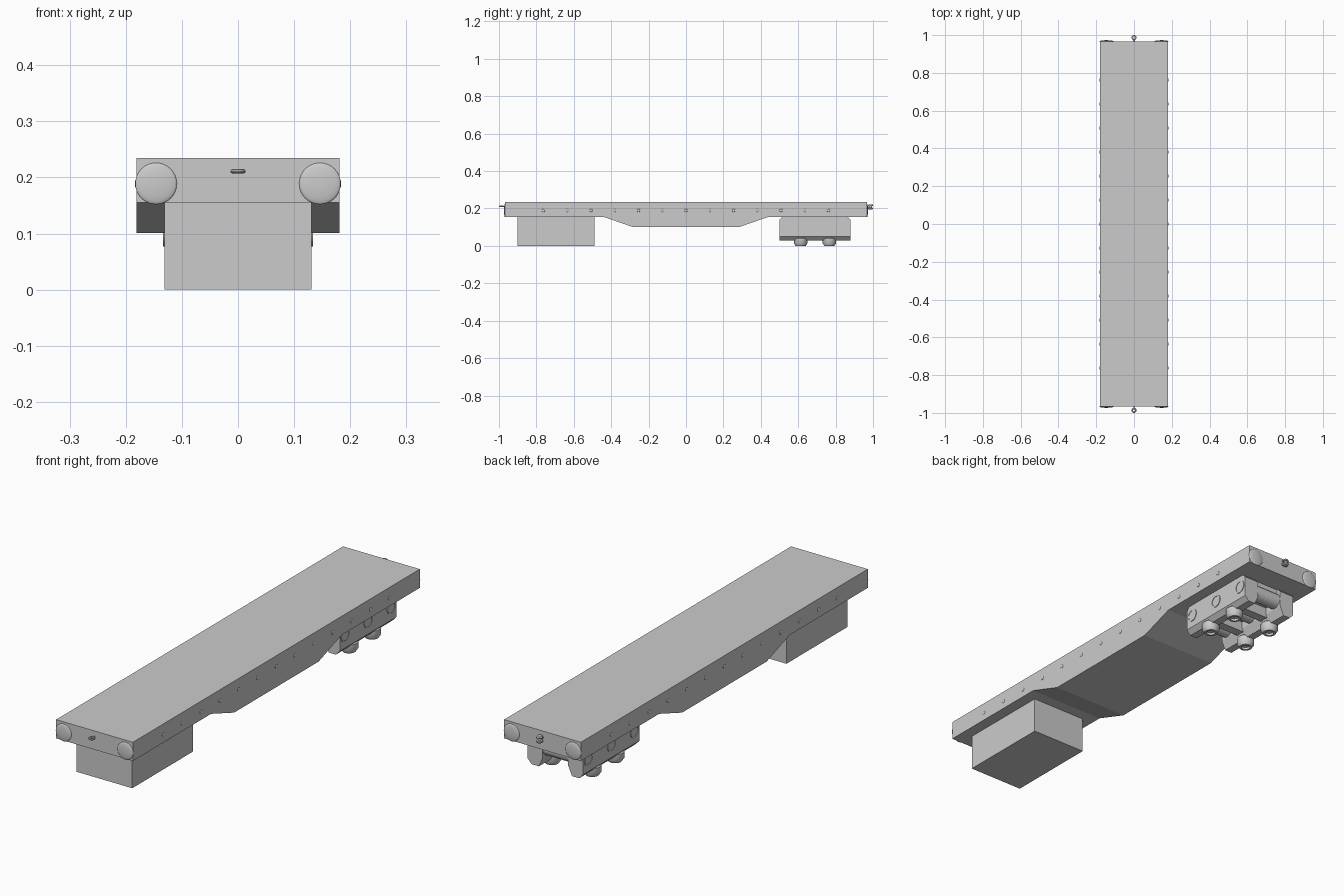
import bpy, bmesh, math
from mathutils import Matrix, Vector

if "Cube" in bpy.data.objects:
    bpy.data.objects.remove(bpy.data.objects["Cube"])


def finish(bm, name, smooth=False):
    bmesh.ops.recalc_face_normals(bm, faces=bm.faces[:])
    me = bpy.data.meshes.new(name)
    bm.to_mesh(me)
    bm.free()
    ob = bpy.data.objects.new(name, me)
    bpy.context.collection.objects.link(ob)
    if smooth:
        bpy.ops.object.select_all(action='DESELECT')
        ob.select_set(True)
        bpy.context.view_layer.objects.active = ob
        bpy.ops.object.shade_smooth_by_angle(angle=math.radians(35))
    return ob


def box(name, lo, hi):
    bm = bmesh.new()
    bmesh.ops.create_cube(bm, size=1)
    lo, hi = Vector(lo), Vector(hi)
    for v in bm.verts:
        v.co = (lo + hi) / 2 + v.co * (hi - lo)
    return finish(bm, name)


def prism(name, points, offset):
    bm = bmesh.new()
    face = bm.faces.new([bm.verts.new(p) for p in points])
    ext = bmesh.ops.extrude_face_region(bm, geom=[face], use_keep_orig=True)
    verts = [g for g in ext['geom'] if isinstance(g, bmesh.types.BMVert)]
    bmesh.ops.translate(bm, verts=verts, vec=offset)
    return finish(bm, name)


def lathe(name, profile, centre, direction=(0, 0, 1), steps=32):
    # profile holds (radius, height along direction)
    bm = bmesh.new()
    vs = [bm.verts.new((r, 0, h)) for r, h in profile]
    es = [bm.edges.new(p) for p in zip(vs, vs[1:])]
    bmesh.ops.spin(bm, geom=vs + es, cent=(0, 0, 0), axis=(0, 0, 1),
                   angle=2 * math.pi, steps=steps)
    bmesh.ops.remove_doubles(bm, verts=bm.verts[:], dist=1e-5)
    rot = Vector((0, 0, 1)).rotation_difference(Vector(direction)).to_matrix().to_4x4()
    bm.transform(Matrix.Translation(centre) @ rot)
    return finish(bm, name, True)


def dome(name, radius, height, centre, direction):
    prof = [(radius * math.cos(i * math.pi / 16), height * math.sin(i * math.pi / 16))
            for i in range(8)] + [(0, height)]
    lathe(name, prof, centre, direction)


def rod(name, radius, length, centre, direction, steps=32):
    lathe(name, [(0, 0), (radius, 0), (radius, length), (0, length)], centre, direction, steps)


# Deck, sloped belly and front running-gear block
box("deck", (-.181, -.967, .155), (.181, .967, .235))
belly = [(-.44, .155), (-.285, .101), (.285, .101), (.44, .155)]
prism("belly", [(-.181, y, z) for y, z in belly], (.362, 0, 0))
box("front_bogie_block", (-.131, -.9, 0), (.131, -.49, .155))

# Shallow domes: buffers on both ends and a row of studs along each side
for s in (-1, 1):
    for e in (-1, 1):
        dome("buffer", .037, .006, (s * .146, e * .967, .189), (0, e, 0))
    for i in range(-6, 7):
        dome("side_stud", .008, .003, (s * .181, i * .127, .189), (s, 0, 0))

# Front coupling eye
rod("eye_shank", .003, .014, (0, -.966, .211), (0, -1, 0), 12)
bpy.ops.mesh.primitive_torus_add(major_radius=.0095, minor_radius=.004,
                                 major_segments=32, minor_segments=10,
                                 location=(0, -.9865, .211))
bpy.context.object.name = "coupling_eye"
bpy.ops.object.shade_smooth_by_angle()

# Rear coupling knob
rod("knob_shank", .006, .02, (0, .966, .208), (0, 1, 0), 16)
lathe("coupling_knob", [(0, .194), (.010, .194), (.013, .198), (.013, .203), (.007, .205),
                        (.007, .212), (.013, .214), (.013, .218), (.010, .222), (0, .222)],
      (0, .987, 0))

# Rear bogie: side beams with tapered feet and chamfered top corners
for s in (-1, 1):
    section = [(.131, .14), (.131, .05), (.112, .03), (.078, .03), (.06, .07), (.06, .14)]
    prism("bogie_side_beam", [(s * x, .50, z) for x, z in section], (0, .38, 0))
    top = [(.50, .139), (.88, .139), (.865, .155), (.515, .155)]
    prism("bogie_beam_top", [(s * .06, y, z) for y, z in top], (s * .071, 0, 0))
    # Hub caps on the beams
    for y in (.535, .69, .845):
        lathe("hub_cap", [(0, .003), (.022, .003), (.022, .005), (.028, .005), (.028, 0)],
              (s * .129, y, .105), (s, 0, 0))
    # Round feet below the beams
    for y in (.613, .767):
        lathe("bogie_foot", [(0, .01), (.018, .01), (.018, 0), (.027, 0), (.036, .014),
                             (.036, .04), (.030, .046), (.030, .06), (0, .06)],
              (s * .095, y, 0))

# Cross rods and centre plate joining the beams
box("bogie_centre_plate", (-.061, .52, .10), (.061, .86, .155))
for y in (.535, .69, .845):
    rod("bogie_cross_rod", .033, .13, (-.065, y, .105), (1, 0, 0))
for y in (.613, .767):
    box("bogie_cross_bar", (-.08, y - .02, .055), (.08, y + .02, .11))
